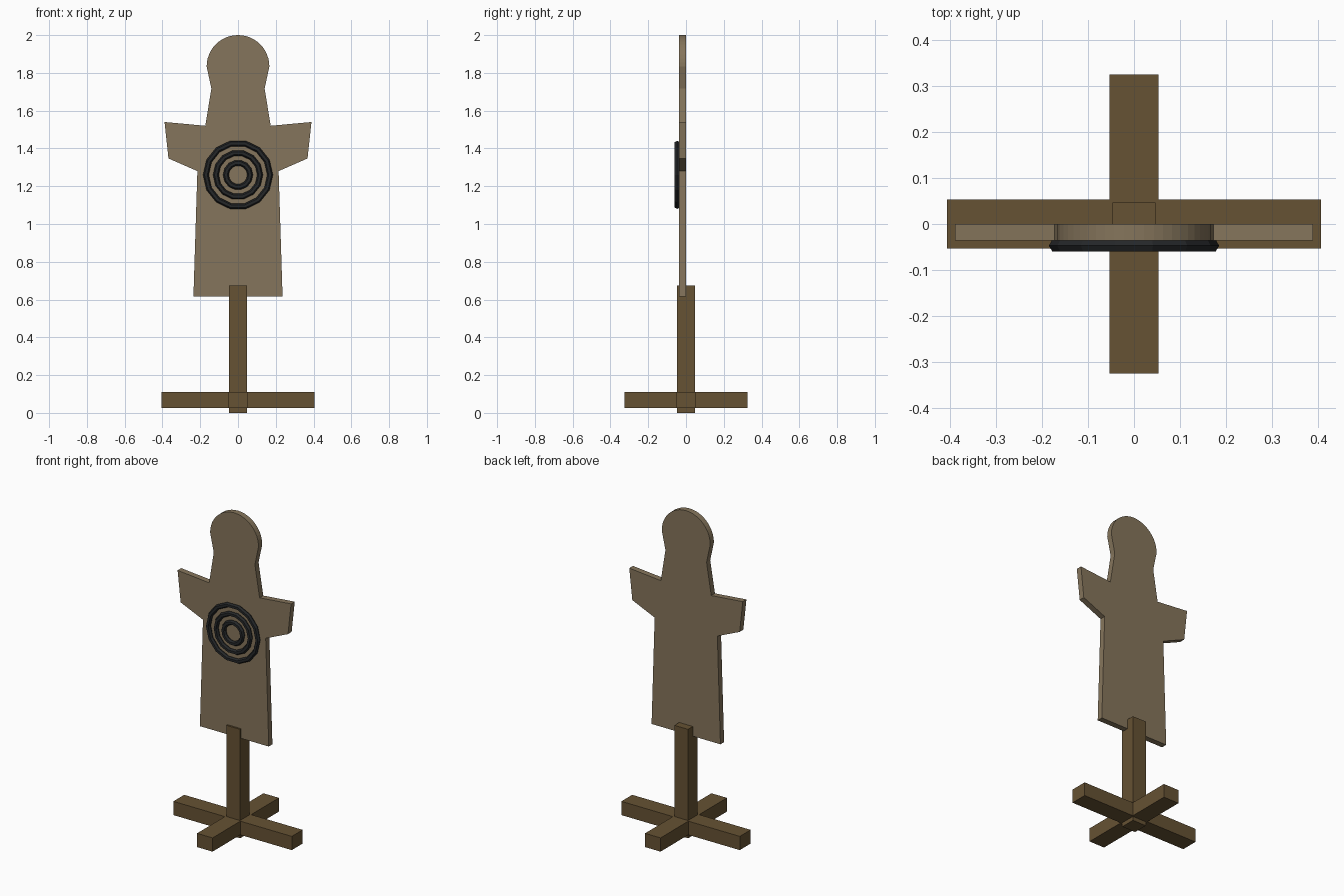
import bpy
import bmesh
from math import cos, sin, pi
from mathutils import Vector

old = bpy.data.objects.get("Cube")
if old:
    bpy.data.objects.remove(old, do_unlink=True)


def material(name, rgb):
    mat = bpy.data.materials.new(name)
    mat.use_nodes = True
    mat.diffuse_color = (*rgb, 1)
    mat.node_tree.nodes["Principled BSDF"].inputs["Base Color"].default_value = (*rgb, 1)
    return mat


board_wood = material("pale board wood", (0.235, 0.178, 0.106))
dark_wood = material("dark stand wood", (0.133, 0.084, 0.033))
black = material("black paint", (0.018, 0.02, 0.022))


def finish(name, bm, mat):
    bmesh.ops.recalc_face_normals(bm, faces=bm.faces)
    mesh = bpy.data.meshes.new(name)
    bm.to_mesh(mesh)
    bm.free()
    mesh.materials.append(mat)
    obj = bpy.data.objects.new(name, mesh)
    bpy.context.collection.objects.link(obj)
    return obj


def extrude_profile(name, points, depth, mat):
    """Extrude a closed 3D outline along the depth vector."""
    bm = bmesh.new()
    face = bm.faces.new([bm.verts.new(p) for p in points])
    new = bmesh.ops.extrude_face_region(bm, geom=[face])["geom"]
    moved = [v for v in new if isinstance(v, bmesh.types.BMVert)]
    bmesh.ops.translate(bm, verts=moved, vec=Vector(depth))
    return finish(name, bm, mat)


# Figure board: half outline from hem to head, then mirrored
half = [(0.236, 0.615), (0.215, 1.28), (0.368, 1.347), (0.389, 1.54),
        (0.173, 1.52), (0.141, 1.717)]
head_radius, head_z, steps = 0.166, 1.834, 12
half += [(head_radius * cos(i * pi / 2 / steps), head_z + head_radius * sin(i * pi / 2 / steps))
         for i in range(steps)]
outline = half + [(0, head_z + head_radius)] + [(-x, z) for x, z in reversed(half)]
extrude_profile("figure_board", [(x, -0.036, z) for x, z in outline], (0, 0.036, 0), board_wood)

# Crossed feet as one plus-shaped block
a, long_x, long_y = 0.053, 0.406, 0.325
quarter = [(long_x, a), (a, a), (a, long_y)]
plus = (quarter + [(-x, y) for x, y in reversed(quarter)]
        + [(-x, -y) for x, y in quarter] + [(x, -y) for x, y in reversed(quarter)])
extrude_profile("cross_feet", [(x, y, 0.025) for x, y in plus], (0, 0, 0.085), dark_wood)

# Upright post
p = 0.047
extrude_profile("post", [(-p, -p, 0), (p, -p, 0), (p, p, 0), (-p, p, 0)],
                (0, 0, 0.675), dark_wood)


# Target rings: low-poly tori with a hexagonal section
def ring(name, radius, tube=0.015, sides=14, section=6):
    bm = bmesh.new()
    loops = []
    for i in range(sides):
        u = 2 * pi * i / sides
        loop = []
        for j in range(section):
            v = 2 * pi * j / section
            r = radius + tube * cos(v)
            loop.append(bm.verts.new((r * cos(u), -0.047 + tube * sin(v), 1.26 + r * sin(u))))
        loops.append(loop)
    for i in range(sides):
        here, there = loops[i], loops[(i + 1) % sides]
        for j in range(section):
            k = (j + 1) % section
            bm.faces.new((here[j], there[j], there[k], here[k]))
    return finish(name, bm, black)


for name, radius in (("outer", 0.17), ("middle", 0.117), ("inner", 0.064)):
    ring(name + "_target_ring", radius)
